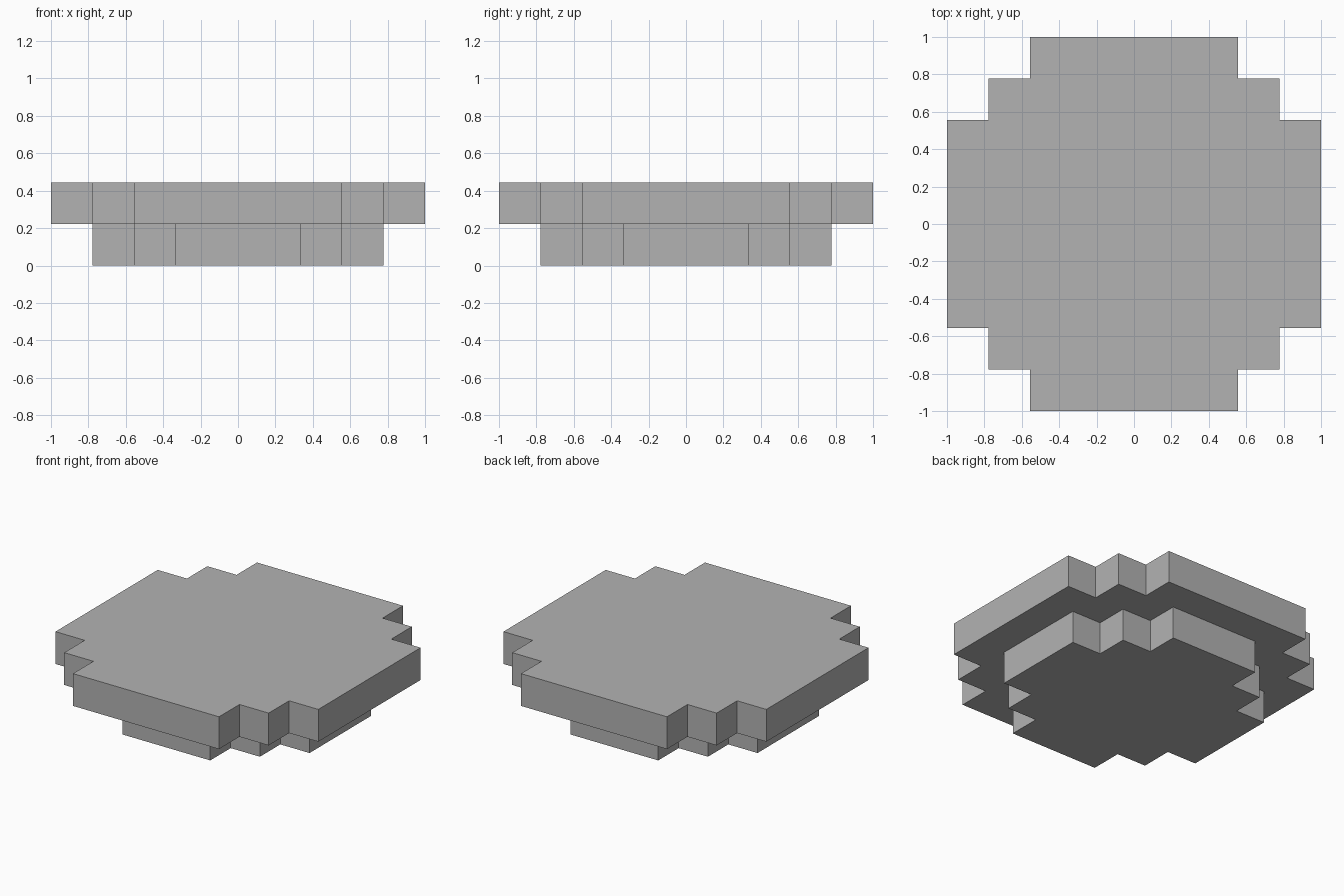
import bpy
import bmesh

old = bpy.data.objects.get("Cube")
if old:
    bpy.data.objects.remove(old, do_unlink=True)

UNIT = 2 / 9  # side of one block

stone = bpy.data.materials.new("stone_grey")
stone.use_nodes = True
colour = (0.45, 0.45, 0.45, 1)
stone.diffuse_color = colour
stone.node_tree.nodes["Principled BSDF"].inputs["Base Color"].default_value = colour


def stepped_slab(name, radius, bottom):
    """One-block-thick slab whose corners are notched in two steps."""
    outer, middle, inner = [(radius - i) * UNIT for i in range(3)]
    # one stepped corner, turned a quarter four times
    corner = [(outer, inner), (middle, inner), (middle, middle),
              (inner, middle), (inner, outer)]
    outline = []
    for _ in range(4):
        outline += corner
        corner = [(-y, x) for x, y in corner]

    bm = bmesh.new()
    base = bm.faces.new([bm.verts.new((x, y, bottom)) for x, y in outline])
    result = bmesh.ops.extrude_face_region(bm, geom=[base], use_keep_orig=True)
    top = [v for v in result["geom"] if isinstance(v, bmesh.types.BMVert)]
    bmesh.ops.translate(bm, verts=top, vec=(0, 0, UNIT))
    bmesh.ops.recalc_face_normals(bm, faces=bm.faces[:])
    mesh = bpy.data.meshes.new(name)
    bm.to_mesh(mesh)
    bm.free()
    mesh.materials.append(stone)
    obj = bpy.data.objects.new(name, mesh)
    bpy.context.collection.objects.link(obj)
    return obj


# narrow foot below, wide slab on top
stepped_slab("lower_slab", 3.5, 0)
stepped_slab("upper_slab", 4.5, UNIT)
